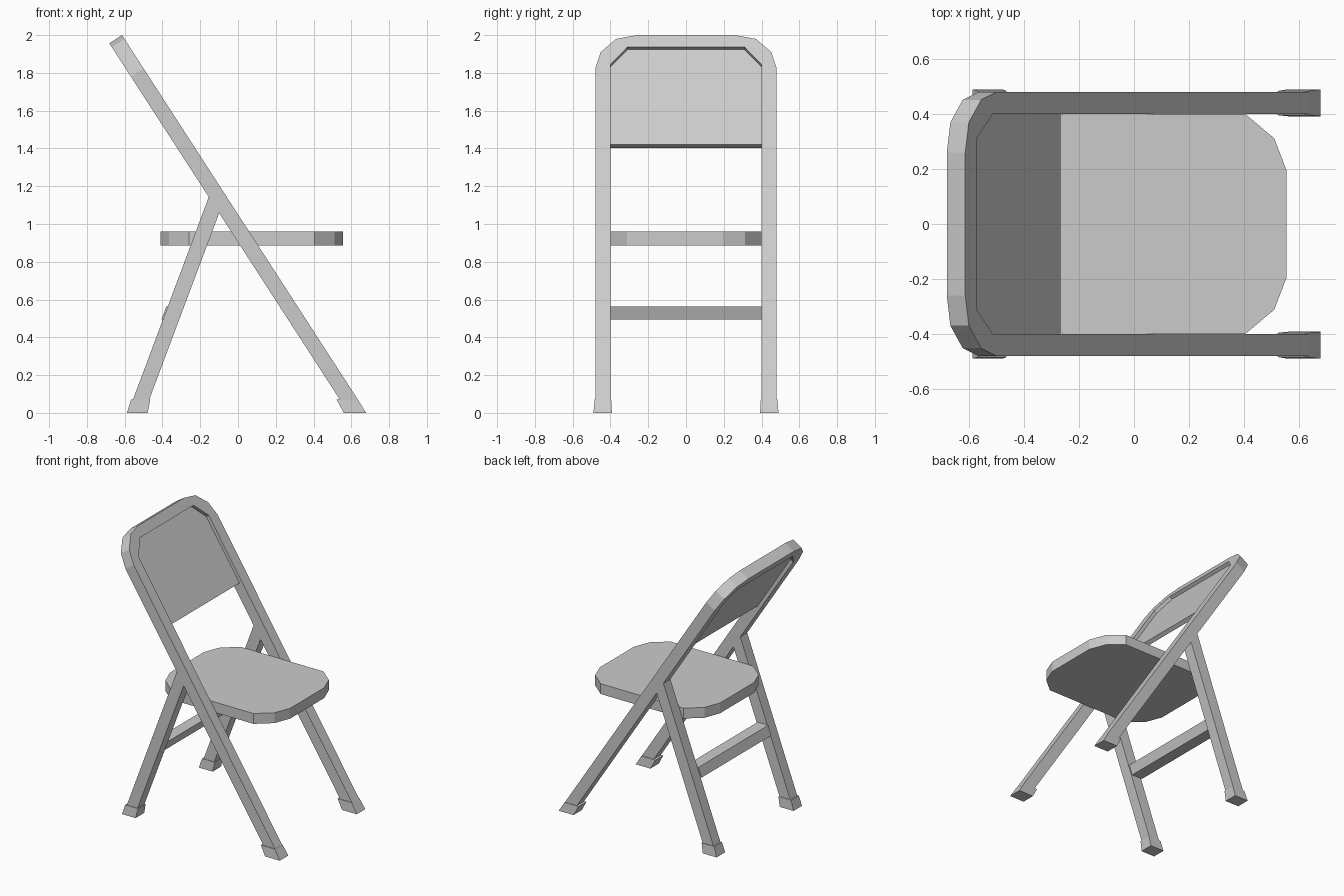
import bpy, bmesh, math
from mathutils import Vector

if "Cube" in bpy.data.objects:
    bpy.data.objects.remove(bpy.data.objects["Cube"])

TILT = math.atan(0.647)
U = Vector((-math.sin(TILT), 0, math.cos(TILT)))   # up along the back frame
N = Vector((math.cos(TILT), 0, math.sin(TILT)))    # out of its front face
TOP = Vector((-0.614, 0, 2.0))                     # top edge of the front face


def prism(name, pts, vec, mirror=False):
    """Extrude a flat polygon along vec; optionally mirror it across y = 0."""
    bm = bmesh.new()
    face = bm.faces.new([bm.verts.new(p) for p in pts])
    ext = bmesh.ops.extrude_face_region(bm, geom=[face], use_keep_orig=True)
    new = [g for g in ext["geom"] if isinstance(g, bmesh.types.BMVert)]
    bmesh.ops.translate(bm, verts=new, vec=vec)
    return finish(name, bm, mirror)


def frustum(name, z0, r0, z1, r1, mirror=False):
    """Box between two horizontal rectangles (x0, x1, y0, y1)."""
    bm = bmesh.new()
    rings = []
    for z, (a, b, c, d) in ((z0, r0), (z1, r1)):
        rings.append([bm.verts.new((x, y, z)) for x, y in ((a, c), (b, c), (b, d), (a, d))])
    bm.faces.new(rings[0])
    bm.faces.new(rings[1])
    for i in range(4):
        j = (i + 1) % 4
        bm.faces.new((rings[0][i], rings[0][j], rings[1][j], rings[1][i]))
    return finish(name, bm, mirror)


def finish(name, bm, mirror):
    bmesh.ops.recalc_face_normals(bm, faces=bm.faces)
    me = bpy.data.meshes.new(name)
    bm.to_mesh(me)
    bm.free()
    ob = bpy.data.objects.new(name, me)
    bpy.context.collection.objects.link(ob)
    if mirror:
        m = ob.modifiers.new("mirror", "MIRROR")
        m.use_axis = (False, True, False)
    return ob


def on_frame(y, s, depth):
    """Point s below the top edge, depth behind the front face of the frame."""
    return TOP - U * s - N * depth + Vector((0, y, 0))


def both_sides(half):
    return half + [(-y, s) for y, s in reversed(half)]


# back frame: one bent bar running down into the front legs
outer = both_sides([(0.48, 2.31), (0.48, 0.21), (0.452, 0.107), (0.37, 0.024), (0.26, 0)])
inner = both_sides([(0.40, 2.31), (0.40, 0.185), (0.31, 0.075)])
prism("back_frame_and_front_legs",
      [on_frame(y, s, 0) for y, s in outer + inner[::-1]], -N * 0.08)

# backrest panel, recessed in the frame
panel = both_sides([(0.40, 0.675), (0.40, 0.185), (0.31, 0.075)])
prism("backrest_panel", [on_frame(y, s, 0.025) for y, s in panel], -N * 0.03)

# seat
side = [(0.555, 0.195), (0.51, 0.312), (0.405, 0.40), (-0.26, 0.40), (-0.365, 0.312), (-0.41, 0.195)]
seat = side + [(x, -y) for x, y in reversed(side)]
prism("seat", [(x, y, 0.885) for x, y in seat], Vector((0, 0, 0.075)))

# rear legs
leg = [(-0.571, 0.03), (-0.485, 0.03), (-0.099, 1.06), (-0.155, 1.143)]
prism("rear_legs", [(x, 0.40, z) for x, z in leg], Vector((0, 0.08, 0)), True)

# crossbar between the rear legs
frustum("rear_crossbar", 0.495, (-0.405, -0.32, -0.40, 0.40),
        0.563, (-0.38, -0.295, -0.40, 0.40))

# rubber feet
frustum("front_feet", 0, (0.56, 0.678, 0.392, 0.49),
        0.07, (0.522, 0.635, 0.396, 0.484), True)
frustum("rear_feet", 0, (-0.588, -0.478, 0.392, 0.49),
        0.07, (-0.566, -0.464, 0.396, 0.484), True)
